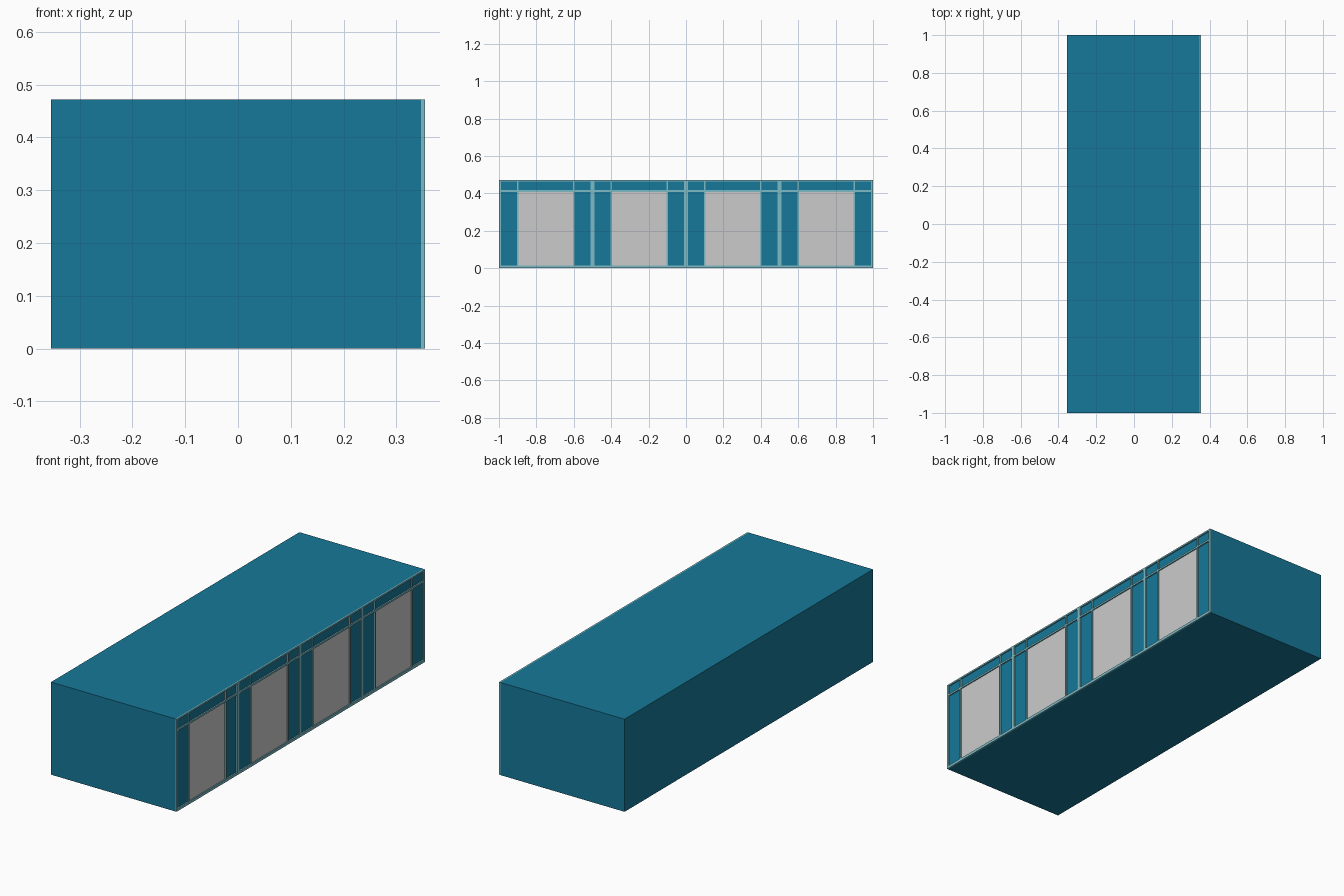
import bpy, bmesh

if "Cube" in bpy.data.objects:
    bpy.data.objects.remove(bpy.data.objects["Cube"])

HALF_X, HEIGHT = 0.354, 0.472
FACE_X = 0.347          # wall plane behind the trim
BAYS = [-0.75, -0.25, 0.25, 0.75]


def material(name, color):
    m = bpy.data.materials.new(name)
    m.diffuse_color = color
    m.use_nodes = True
    m.node_tree.nodes["Principled BSDF"].inputs["Base Color"].default_value = m.diffuse_color
    return m


wall_mat = material("teal_wall", (0.008, 0.19, 0.32, 1))
trim_mat = material("pale_teal_trim", (0.2, 0.5, 0.56, 1))


def finish(name, bm, mat=None):
    mesh = bpy.data.meshes.new(name)
    bmesh.ops.recalc_face_normals(bm, faces=bm.faces)
    bm.to_mesh(mesh)
    bm.free()
    ob = bpy.data.objects.new(name, mesh)
    bpy.context.collection.objects.link(ob)
    if mat:
        mesh.materials.append(mat)
    return ob


def box(name, x, y, z, mat=None):
    bm = bmesh.new()
    bmesh.ops.create_cube(bm, size=1)
    for v in bm.verts:
        for i, (lo, hi) in enumerate((x, y, z)):
            v.co[i] = lo if v.co[i] < 0 else hi
    return finish(name, bm, mat)


# Main building block
box("building_body", (-HALF_X, FACE_X), (-1, 1), (0, HEIGHT), wall_mat)

# Roll-up door panels, one per bay
for i, yc in enumerate(BAYS):
    box(f"door_{i + 1}", (FACE_X - 0.004, FACE_X + 0.001),
        (yc - 0.147, yc + 0.147), (0.014, 0.408))

# Trim lattice: bay posts, door jambs and horizontal rails in one clean grid
posts = [(-1, -0.99), (-0.51, -0.49), (-0.01, 0.01), (0.49, 0.51), (0.99, 1)]
posts += [(yc + s * 0.15 - 0.004, yc + s * 0.15 + 0.004) for yc in BAYS for s in (-1, 1)]
rails = [(0, 0.014), (0.408, 0.417), (0.464, HEIGHT)]


def inside(spans, value):
    return any(a < value < b for a, b in spans)


ys = sorted(v for span in posts for v in span)
zs = sorted(v for span in rails for v in span)
bm = bmesh.new()
grid = [[bm.verts.new((FACE_X, y, z)) for z in zs] for y in ys]
for i in range(len(ys) - 1):
    for j in range(len(zs) - 1):
        ym, zm = (ys[i] + ys[i + 1]) / 2, (zs[j] + zs[j + 1]) / 2
        if inside(posts, ym) or inside(rails, zm):
            bm.faces.new((grid[i][j], grid[i + 1][j], grid[i + 1][j + 1], grid[i][j + 1]))
ext = bmesh.ops.extrude_face_region(bm, geom=bm.faces[:], use_keep_orig=True)
for v in ext["geom"]:
    if isinstance(v, bmesh.types.BMVert):
        v.co.x = HALF_X
finish("facade_trim", bm, trim_mat)
